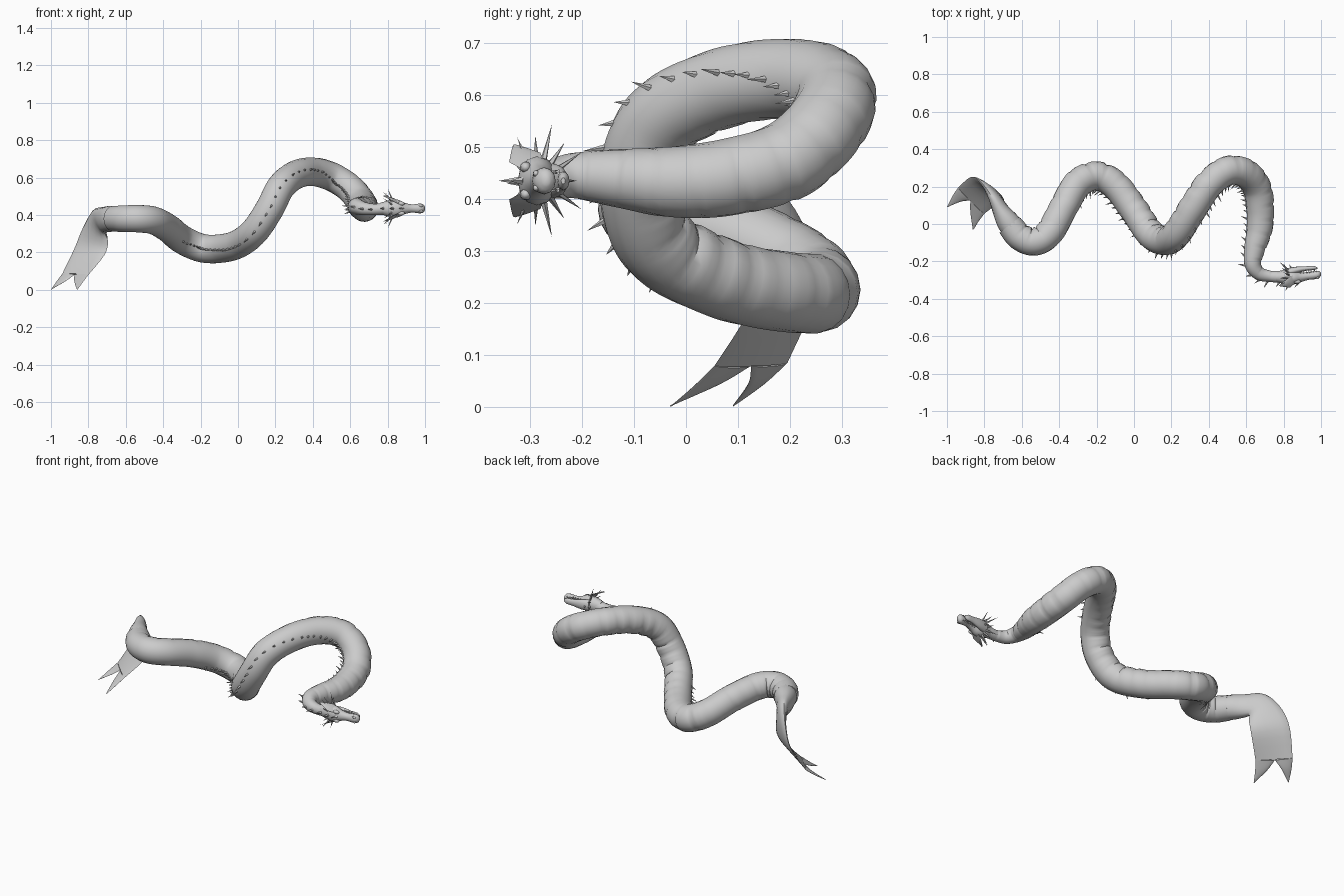
import bpy
import bmesh
import math
from mathutils import Vector

if "Cube" in bpy.data.objects:
    bpy.data.objects.remove(bpy.data.objects["Cube"], do_unlink=True)

grey = bpy.data.materials.new("stone grey")
grey.use_nodes = True
grey.diffuse_color = (0.6, 0.6, 0.6, 1)
grey.node_tree.nodes["Principled BSDF"].inputs["Base Color"].default_value = (0.6, 0.6, 0.6, 1)


def finish(bm, name, angle=50):
    bmesh.ops.recalc_face_normals(bm, faces=bm.faces)
    mesh = bpy.data.meshes.new(name)
    bm.to_mesh(mesh)
    bm.free()
    obj = bpy.data.objects.new(name, mesh)
    bpy.context.collection.objects.link(obj)
    mesh.materials.append(grey)
    bpy.ops.object.select_all(action="DESELECT")
    obj.select_set(True)
    bpy.context.view_layer.objects.active = obj
    bpy.ops.object.shade_smooth_by_angle(angle=math.radians(angle))
    return obj


def loft(name, rings, angle=50):
    """Skin a list of equal-sized rings and cap both ends."""
    bm = bmesh.new()
    loops = [[bm.verts.new(p) for p in ring] for ring in rings]
    n = len(loops[0])
    for a, b in zip(loops, loops[1:]):
        for i in range(n):
            j = (i + 1) % n
            bm.faces.new((a[i], a[j], b[j], b[i]))
    bm.faces.new(loops[0])
    bm.faces.new(loops[-1])
    return finish(bm, name, angle)


def ellipse(center, u, v, sides):
    turns = [math.tau * i / sides for i in range(sides)]
    return [center + u * math.cos(t) + v * math.sin(t) for t in turns]


def spline(keys, steps):
    """Smooth interpolation through tuples of numbers."""
    out = []
    for i in range(len(keys) - 1):
        a, b, c, d = (keys[min(max(i + k, 0), len(keys) - 1)] for k in (-1, 0, 1, 2))
        for s in range(steps):
            t = s / steps
            out.append([q + 0.5 * t * (r - p + t * (2*p - 5*q + 4*r - w + t * (3*(q - r) + w - p)))
                        for p, q, r, w in zip(a, b, c, d)])
    out.append(list(keys[-1]))
    return out


def spikes(name, items, sides=5):
    """Pointed cones from (base, tip, radius) items, joined in one mesh."""
    bm = bmesh.new()
    for base, tip, radius in items:
        base, tip = Vector(base), Vector(tip)
        axis = (tip - base).normalized()
        u = axis.orthogonal().normalized()
        ring = [bm.verts.new(p) for p in ellipse(base, u * radius, axis.cross(u) * radius, sides)]
        top = bm.verts.new(tip)
        bm.faces.new(ring)
        for i in range(sides):
            bm.faces.new((ring[i], ring[(i + 1) % sides], top))
    return finish(bm, name, 30)


# Body centreline from neck to tail root: x, y, z, radius
path = [
    (.80, -.283, .435, .033), (.73, -.28, .43, .030), (.67, -.265, .435, .036),
    (.635, -.215, .445, .044), (.645, -.13, .44, .056), (.67, -.03, .433, .068),
    (.674, .08, .442, .074), (.655, .195, .475, .077), (.595, .27, .545, .077),
    (.50, .284, .605, .077), (.40, .21, .631, .077), (.31, .075, .615, .077),
    (.23, -.05, .55, .077), (.17, -.09, .435, .077), (.09, -.055, .315, .077),
    (0, .075, .245, .077), (-.10, .205, .22, .077), (-.20, .256, .225, .077),
    (-.30, .215, .27, .077), (-.375, .09, .33, .076), (-.45, -.045, .37, .075),
    (-.53, -.095, .38, .074), (-.61, -.07, .38, .072), (-.665, -.005, .38, .068),
]
samples = spline(path, 10)
rings, spine, run, next_spike = [], [], 0.0, 0.0
for i, (x, y, z, r) in enumerate(samples):
    c = Vector((x, y, z))
    before = Vector(samples[max(i - 1, 0)][:3])
    after = Vector(samples[min(i + 1, len(samples) - 1)][:3])
    run += (c - before).length
    t = (after - before).normalized()
    lean = min(max((x - 0.35) / 0.2, 0), 1)
    hint = Vector((-0.6 * lean, -1, 0))
    back = (hint - t * hint.dot(t)).normalized()
    side = t.cross(back)
    # Overlapping belly plates step the underside
    step = (run / 0.075) % 1.0
    ring = []
    for p in ellipse(Vector(), back, side, 18):
        belly = max(0, -p.dot(back))
        ring.append(c + p * r * (1 + 0.03 * belly - 0.13 * belly * step ** 6))
    rings.append(ring)
    # Spines along the back
    if -0.34 < x < 0.72 and run > next_spike:
        next_spike = run + 0.034
        length = 0.026 + 0.014 * (len(spine) % 3 == 0)
        root = c + back * r * 0.95
        spine.append((root, root + back * length + t * 0.016, 0.007))
loft("serpent_body", rings)
spikes("back_spines", spine)


# Tail ribbon: outer edge point, inner edge point, half thickness
def ribbon(name, keys, steps=4):
    rows = spline(keys, steps)
    edges = [(Vector(k[:3]), Vector(k[3:6]), k[6]) for k in rows]
    mids = [(a + b) / 2 for a, b, h in edges]
    out = []
    for i, (a, b, h) in enumerate(edges):
        t = mids[min(i + 1, len(mids) - 1)] - mids[max(i - 1, 0)]
        normal = (a - b).cross(t).normalized()
        out.append(ellipse(mids[i], (a - b) / 2, normal * h, 14))
    loft(name, out)


fork_out, fork_mid, fork_in = (-.94, .195, .085), (-.875, .125, .08), (-.80, .055, .08)
ribbon("tail", [
    (-.63, -.05, .445, -.63, -.05, .315, .062),
    (-.675, .01, .449, -.67, .01, .311, .062),
    (-.72, .075, .443, -.70, .065, .308, .046),
    (-.775, .17, .425, -.71, .11, .30, .03),
    (-.83, .235, .33, -.695, .125, .255, .018),
    (-.875, .25, .22, -.715, .12, .185, .011),
    (*fork_out, *fork_in, .006)])
ribbon("tail_lobe_outer", [
    (*fork_out, *fork_mid, .006), (-.97, .15, .045, -.925, .12, .045, .005),
    (-1, .09, .001, -.998, .09, .003, .001)])
ribbon("tail_lobe_inner", [
    (*fork_mid, *fork_in, .006), (-.875, .065, .045, -.83, .015, .04, .005),
    (-.862, -.03, .003, -.858, -.03, .001, .001)])


# Head parts run along +x with the crown towards -y
MID = 0.435


def head_part(name, keys):
    """Keys hold x, y, half depth and half width."""
    loft(name, [ellipse(Vector((x, y, MID)), Vector((0, d, 0)), Vector((0, 0, w)), 12)
                for x, y, d, w in spline(keys, 3)])


head_part("skull_and_snout", [
    (.76, -.283, .028, .030), (.81, -.283, .038, .044), (.855, -.287, .036, .047),
    (.89, -.285, .027, .031), (.93, -.278, .021, .022), (.97, -.273, .022, .026),
    (.99, -.270, .018, .022), (1, -.268, .006, .008)])
head_part("lower_jaw", [
    (.82, -.260, .024, .034), (.87, -.246, .018, .030), (.92, -.238, .012, .020),
    (.96, -.235, .011, .017), (.98, -.236, .004, .006)])

# Paired brows, nostrils, ears, whisker spikes and teeth
mane, teeth = [], []
for s, hand in ((-1, "right_"), (1, "left_")):
    for name, place, size in (("brow", (.872, -.308, .026), .014), ("nostril", (.978, -.288, .014), .008)):
        bm = bmesh.new()
        bmesh.ops.create_uvsphere(bm, u_segments=10, v_segments=6, radius=size)
        bmesh.ops.scale(bm, vec=(1.5, 0.8, 0.8), verts=bm.verts)
        x, y, z = place
        bmesh.ops.translate(bm, vec=(x, y, MID + s * z), verts=bm.verts)
        finish(bm, hand + name)
    # Broad flat ear frills behind the brows
    ear = []
    for x, y, z, w in ((.86, -.295, .03, .022), (.835, -.31, .045, .03), (.80, -.322, .06, .014), (.78, -.33, .068, .003)):
        ear.append(ellipse(Vector((x, y, MID + s * z)), Vector((0, w, s * w * 0.3)),
                           Vector((.004, 0, .002)), 8))
    loft(hand + "ear", ear, 30)
    # Long mane spikes fan out around the cheeks
    for k in range(6):
        a = math.radians(-65 + 25 * k)
        reach = 0.11 if k % 2 else 0.09
        root = Vector((.83, -.28 + .03 * math.sin(a), MID + s * .035 * math.cos(a)))
        tip = Vector((.80 - .012 * (k % 3), -.272 + reach * math.sin(a) * 0.75, MID + s * reach * math.cos(a)))
        mane.append((root, tip, 0.007))
    for k in range(6):
        x = 0.89 + 0.017 * k
        z = MID + s * (0.019 if k < 4 else 0.015)
        teeth.append(((x, -.264, z), (x, -.245, z), 0.004))
        teeth.append(((x - .01, -.243, z), (x - .01, -.260, z), 0.004))
# Crown horns and chin barbs on the centre line
for x, y, lift in ((.88, -.31, -.03), (.83, -.315, -.045), (.78, -.305, -.035), (.85, -.245, .03), (.82, -.25, .04)):
    mane.append(((x, y, MID), (x - .022, y + lift, MID), 0.009))
spikes("mane_spikes", mane)
spikes("teeth", teeth, 4)
